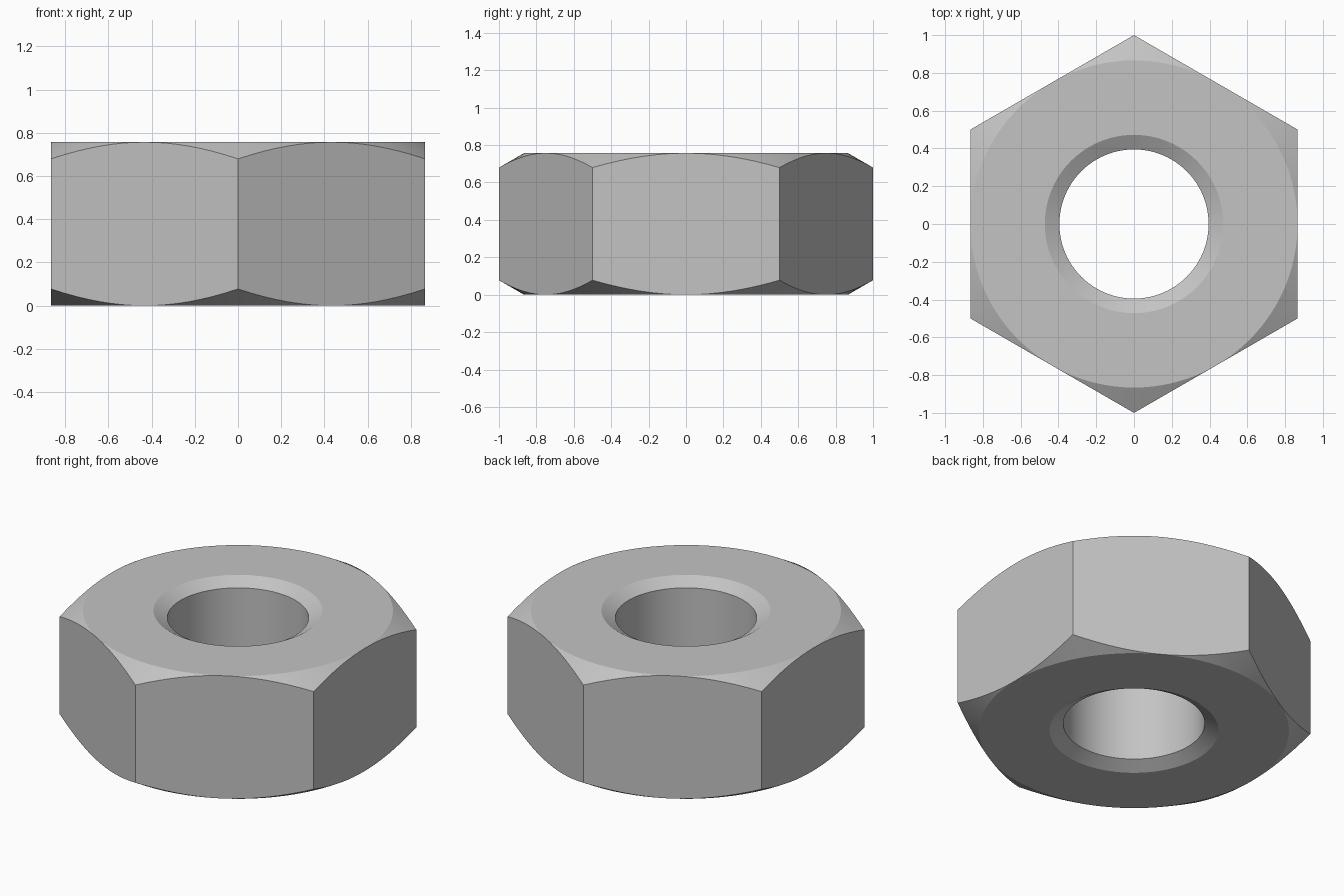
import bpy
import bmesh
from math import cos, sin, tan, pi, radians

if "Cube" in bpy.data.objects:
    bpy.data.objects.remove(bpy.data.objects["Cube"], do_unlink=True)

HEIGHT = 0.757
APOTHEM = cos(pi / 6)      # half the width across flats
BORE, MOUTH = 0.395, 0.472  # hole radius and countersink radius
SLOPE = tan(radians(30))   # shared slope of chamfer and countersink
SEGMENTS = 96


def hex_radius(angle):
    """Distance to the hexagon outline, with corners on the y axis."""
    return APOTHEM / cos((angle + pi / 6) % (pi / 3) - pi / 6)


def section(angle):
    """Closed radius/height outline of the nut at one angle."""
    outer = hex_radius(angle)
    sink = (MOUTH - BORE) * SLOPE
    drop = (outer - APOTHEM) * SLOPE
    lower = [(BORE, sink), (MOUTH, 0), (APOTHEM, 0), (outer, drop)]
    return lower + [(r, HEIGHT - z) for r, z in reversed(lower)]


# Sweep the outline around the z axis
bm = bmesh.new()
rings = []
for i in range(SEGMENTS):
    a = 2 * pi * i / SEGMENTS
    rings.append([bm.verts.new((r * cos(a), r * sin(a), z)) for r, z in section(a)])
for i, ring in enumerate(rings):
    following = rings[(i + 1) % SEGMENTS]
    for j in range(len(ring)):
        k = (j + 1) % len(ring)
        bm.faces.new((ring[j], following[j], following[k], ring[k]))

# The chamfer vanishes where it touches the middle of each flat
bmesh.ops.remove_doubles(bm, verts=bm.verts, dist=0.00001)
bmesh.ops.recalc_face_normals(bm, faces=bm.faces)
mesh = bpy.data.meshes.new("hex_nut")
bm.to_mesh(mesh)
bm.free()

# Plain steel grey
steel = bpy.data.materials.new("steel_grey")
steel.use_nodes = True
colour = (0.55, 0.55, 0.55, 1)
steel.diffuse_color = colour
steel.node_tree.nodes["Principled BSDF"].inputs["Base Color"].default_value = colour
mesh.materials.append(steel)

nut = bpy.data.objects.new("hex_nut", mesh)
bpy.context.collection.objects.link(nut)
bpy.context.view_layer.objects.active = nut
nut.select_set(True)
bpy.ops.object.shade_smooth_by_angle(angle=radians(20))
